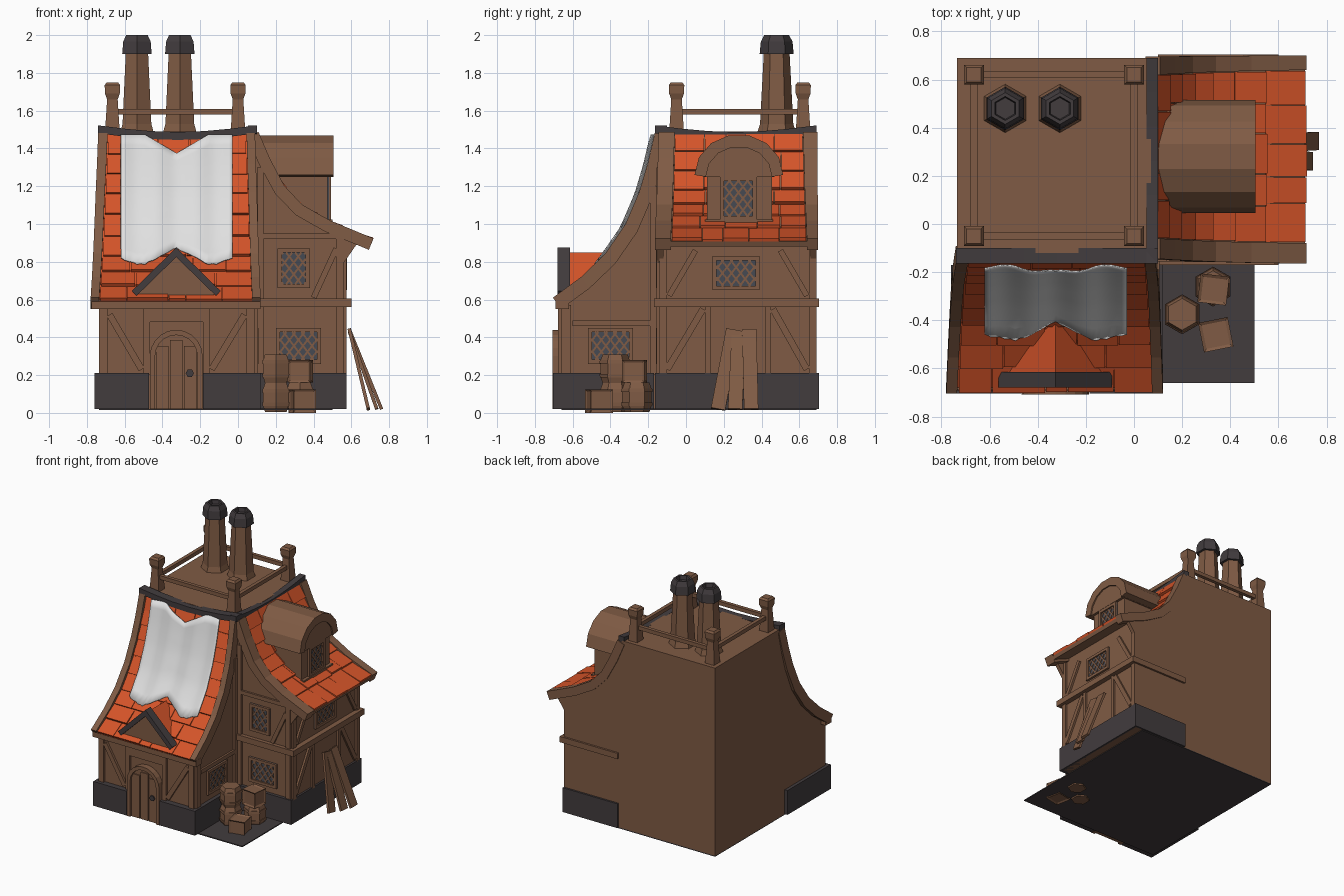
import bpy, bmesh, math, random
from mathutils import Vector, Matrix

if "Cube" in bpy.data.objects:
    bpy.data.objects.remove(bpy.data.objects["Cube"])
random.seed(4)

def material(name, c):
    m = bpy.data.materials.new(name)
    m.diffuse_color = (*c, 1)
    m.use_nodes = True
    m.node_tree.nodes["Principled BSDF"].inputs["Base Color"].default_value = m.diffuse_color
    return m
WOOD = material("brown wood", (0.215, 0.105, 0.058))
TILE = material("orange tile", (0.66, 0.088, 0.022))
DARK = material("dark stone", (0.054, 0.045, 0.048))
GLASS = material("window glass", (0.062, 0.068, 0.085))
CLOTH = material("pale cloth", (0.74, 0.74, 0.74))

def finish(name, bm, mat):
    bmesh.ops.recalc_face_normals(bm, faces=bm.faces)
    me = bpy.data.meshes.new(name)
    bm.to_mesh(me); bm.free()
    me.materials.append(mat)
    ob = bpy.data.objects.new(name, me)
    bpy.context.collection.objects.link(ob)
    return ob

# Plane maps: (u, v, depth) to xyz
def south(y): return lambda u, v, d: (u, y - d, v)
def east(x): return lambda u, v, d: (x + d, u, v)

def prism(name, polys, m, d0, d1, mat):
    bm = bmesh.new()
    for p in polys:
        a = [bm.verts.new(m(u, v, d0)) for u, v in p]
        b = [bm.verts.new(m(u, v, d1)) for u, v in p]
        bm.faces.new(a); bm.faces.new(b[::-1])
        for i in range(len(p)):
            j = (i + 1) % len(p)
            bm.faces.new((a[i], b[i], b[j], a[j]))
    return finish(name, bm, mat)

def rect(u0, u1, v0, v1): return [(u0, v0), (u1, v0), (u1, v1), (u0, v1)]

def bar(p, q, w):
    p, q = Vector(p), Vector(q)
    d = (q - p).normalized() * w / 2
    n = Vector((-d.y, d.x))
    return [tuple(p + n), tuple(q + n), tuple(q - n), tuple(p - n)]

def box(name, x0, x1, y0, y1, z0, z1, mat):
    return prism(name, [rect(x0, x1, z0, z1)], south(0), -y0, -y1, mat)

def lathe(name, x, y, rings, n, rot, mat):
    bm = bmesh.new()
    loops = [[bm.verts.new((x + r * math.cos(rot + i * math.tau / n), y + r * math.sin(rot + i * math.tau / n), z))
              for i in range(n)] for z, r in rings]
    for a, b in zip(loops, loops[1:]):
        for i in range(n):
            bm.faces.new((a[i], a[(i + 1) % n], b[(i + 1) % n], b[i]))
    bm.faces.new(loops[0]); bm.faces.new(loops[-1])
    return finish(name, bm, mat)

# Roof curves: horizontal position and height
FRONT = [(-.14, 1.48), (-.18, 1.31), (-.225, 1.16), (-.30, .985), (-.41, .825), (-.54, .70), (-.69, .59)]
RIGHT = [(.09, 1.48), (.15, 1.34), (.23, 1.19), (.33, 1.085), (.48, 1.0), (.71, .905)]
front_map = lambda u, z, w: (w, u, z)
right_map = lambda u, z, w: (u, w, z)

def at(curve, t):
    """Point and outward normal at fraction t of the curve."""
    f = min(t, .9999) * (len(curve) - 1)
    i = int(f)
    p, q = Vector(curve[i]), Vector(curve[i + 1])
    d = (q - p).normalized()
    n = Vector((d.y, -d.x)) if d.x < 0 else Vector((-d.y, d.x))
    return p.lerp(q, f - i), n

def slab(bm, curve, m, ts, lo, hi, a, b):
    """Solid following the curve; hi, a and b are (start, end) pairs."""
    rows = []
    for k, t in enumerate(ts):
        f = k / (len(ts) - 1)
        p, n = at(curve, t)
        mix = lambda s: s[0] + (s[1] - s[0]) * f
        q0, q1 = p + n * lo, p + n * mix(hi)
        rows.append([bm.verts.new(m(c.x, c.y, w)) for c, w in
                     ((q0, mix(a)), (q1, mix(a)), (q1, mix(b)), (q0, mix(b)))])
    for r, s in zip(rows, rows[1:]):
        for i in range(4):
            bm.faces.new((r[i], r[(i + 1) % 4], s[(i + 1) % 4], s[i]))
    bm.faces.new(rows[0]); bm.faces.new(rows[-1])

def strip(name, curve, m, lo, hi, a, b, mat):
    bm = bmesh.new()
    k = len(curve) - 1
    slab(bm, curve, m, [i / k for i in range(k + 1)], lo, (hi, hi), a, b)
    return finish(name, bm, mat)

def tiles(name, curve, m, rows, cols, a, b):
    bm = bmesh.new()
    for r in range(rows):
        t0, t1 = r / rows, (r + 1) / rows
        cuts = [0] + [(c + random.uniform(-.25, .25)) / cols for c in range(1, cols)] + [1]
        e0, e1 = a[0] + (a[1] - a[0]) * t0, b[0] + (b[1] - b[0]) * t0
        for c0, c1 in zip(cuts, cuts[1:]):
            w0, w1 = e0 + (e1 - e0) * c0 + .002, e0 + (e1 - e0) * c1 - .002
            h = random.uniform(.014, .024)
            slab(bm, curve, m, [t0, t1 + random.uniform(-.006, .004)], -.01, (.006, h), (w0, w0), (w1, w1))
    return finish(name, bm, TILE)

# Walls
prism("main_walls", [[(.69, .02), (.69, 1.48)] + FRONT[:-1] + [(-.66, .6), (-.66, .02)]], east(0), -.735, .09, WOOD)
prism("right_wing_walls", [[(0, .02), (0, 1.48)] + RIGHT[:-1] + [(.56, .96), (.56, .02)]], south(0), .14, -.69, WOOD)

# Stone base, with a gap for the door
box("base_front_left", -.76, -.47, -.705, -.17, .02, .21, DARK)
box("base_front_right", -.185, .12, -.705, -.17, .02, .21, DARK)
box("base_right_wing", .1, .575, -.165, .705, .02, .21, DARK)
box("base_underside", -.735, .5, -.66, .69, .014, .022, DARK)

# Roofs: tiles between wooden edges
strip("front_roof_bed", FRONT, front_map, -.03, .002, (-.70, -.74), (.05, .09), TILE)
tiles("front_roof_tiles", FRONT, front_map, 9, 5, (-.69, -.735), (.045, .08))
strip("front_roof_edge_left", FRONT, front_map, -.05, .025, (-.74, -.78), (-.69, -.735), WOOD)
strip("front_roof_edge_right", FRONT, front_map, -.05, .025, (.045, .075), (.09, .12), WOOD)
strip("right_roof_bed", RIGHT, right_map, -.025, .002, (-.13, -.15), (.69, .69), WOOD)
tiles("right_roof_tiles", RIGHT, right_map, 7, 5, (-.06, -.08), (.62, .64))
strip("right_roof_edge_front", RIGHT, right_map, -.045, .02, (-.145, -.165), (-.06, -.08), WOOD)
strip("right_roof_edge_back", RIGHT, right_map, -.045, .02, (.62, .64), (.695, .70), WOOD)

# Roof deck, sagging dark beams and railing
box("deck", -.735, .07, -.12, .69, 1.46, 1.49, WOOD)
def sag(a, b):
    s = [(a + (b - a) * i / 6, .035 * (1 - math.sin(math.pi * i / 6))) for i in range(7)]
    return [(u, 1.487 + v) for u, v in s] + [(u, 1.445 + v) for u, v in s[::-1]]
prism("deck_beam_front", [sag(-.74, .10)], south(0), .10, .165, DARK)
prism("deck_beam_right", [sag(-.165, .69)], east(0), .052, .10, DARK)
for x in (-.665, 0):
    for y in (-.05, .62):
        lathe("railing_post", x, y, [(z, r * 1.414) for z, r in
              ((1.47, .04), (1.66, .028), (1.69, .039), (1.735, .041), (1.75, .03))], 4, math.pi / 4, WOOD)
    box("railing_side", x - .014, x + .014, -.05, .62, 1.58, 1.61, WOOD)
for y in (-.05, .62):
    box("railing_cross", -.665, 0, y - .014, y + .014, 1.58, 1.61, WOOD)

# Chimneys
for x in (-.535, -.308):
    lathe("chimney", x, .48, [(1.47, .107), (1.53, .088), (1.91, .068)], 6, math.pi / 6, WOOD)
    lathe("chimney_cap", x, .48, [(1.9, .09), (1.965, .084), (2.0, .066), (2.0, .05), (1.97, .045)], 6, math.pi / 6, DARK)

# Cloth sheet hanging over the front roof
def roof_y(z):
    for (y0, z0), (y1, z1) in zip(FRONT, FRONT[1:]):
        if z >= z1:
            return y0 + (y1 - y0) * (z0 - z) / (z0 - z1)
bm = bmesh.new()
grid = []
for i in range(29):
    x = -.62 + .59 * i / 28
    d = abs(x + .325)
    hi = 1.475 - .1 * max(0, 1 - d / .17)
    lo = .79 + .085 * max(0, 1 - d / .17) + .03 * max(0, (d - .21) / .085) + random.uniform(-.004, .004)
    zs = [lo + (hi - lo) * j / 12 for j in range(13)]
    grid.append([bm.verts.new((x, roof_y(z) - .04 + .008 * math.cos(d * 30), z)) for z in zs])
for a, b in zip(grid, grid[1:]):
    for j in range(12):
        bm.faces.new((a[j], b[j], b[j + 1], a[j + 1])).smooth = True
cloth = finish("cloth_sheet", bm, CLOTH)
cloth.modifiers.new("thickness", "SOLIDIFY").thickness = .006

# Small gable above the door
X = -.327
prism("gable_roof", [[(X - .22, .625), (X, .85), (X + .22, .625)]], south(0), .40, .625, TILE)
prism("gable_front", [[(X - .2, .605), (X - .2, .64), (X, .84), (X + .2, .64), (X + .2, .605)]], south(0), .6, .665, WOOD)
prism("gable_boards", [[(X - .235, .645), (X, .875), (X + .235, .645), (X + .21, .62), (X, .825), (X - .21, .62)]],
      south(0), .615, .68, DARK)

# Arched dormer on the right roof
def arch(c, r, z, h, n, s=0):
    return [(c + r * math.cos(math.pi * i / n), z + h * math.sin(math.pi * i / n)) for i in range(n + 1)][::1 - 2 * s]
prism("dormer_roof", [arch(.28, .235, 1.26, .215, 7) + arch(.28, .175, 1.25, .16, 7, 1)], east(0), .1, .505, WOOD)
prism("dormer_infill", [arch(.28, .185, 1.25, .17, 7)], east(0), .1, .495, WOOD)
box("dormer_walls", .15, .475, .11, .455, .98, 1.27, WOOD)
box("dormer_sill", .46, .5, .1, .46, 1.0, 1.025, WOOD)

# Windows with lattice
def window(name, m, u0, u1, v0, v1):
    f = .022
    prism(name + "_glass", [rect(u0, u1, v0, v1)], m, -.01, .006, GLASS)
    prism(name + "_frame", [rect(u0, u1, v0, v0 + f), rect(u0, u1, v1 - f, v1), rect(u0, u0 + f, v0, v1),
                            rect(u1 - f, u1, v0, v1)], m, -.01, .018, WOOD)
    a, b, c, d = u0 + f, u1 - f, v0 + f, v1 - f
    bars, k = [], 1.3
    for i in range(-8, 9):
        for s in (1, -1):
            mid = (a + b) / 2 + i * .048 + .024
            ends = sorted((mid + s * (v - (c + d) / 2) / k, v) for v in (c, d))
            (x0, y0), (x1, y1) = ends
            l, r = max(a, x0), min(b, x1)
            if r - l > .006:
                g = (y1 - y0) / (x1 - x0)
                bars.append(bar((l, y0 + g * (l - x0)), (r, y0 + g * (r - x0)), .01))
    prism(name + "_lattice", bars, m, 0, .011, WOOD)
window("wing_lower_window", south(-.14), .2, .44, .26, .45)
window("wing_upper_window", south(-.14), .21, .38, .66, .87)
window("front_side_window", east(.09), -.52, -.28, .26, .45)
window("wing_end_window", east(.56), .14, .39, .65, .83)
window("dormer_window", east(.475), .18, .375, 1.02, 1.25)

# Timber framing
prism("front_timbers", [rect(-.735, -.69, .2, .56), rect(.045, .09, .2, .56), rect(-.5, -.465, .2, .56),
      rect(-.185, -.15, .2, .56), bar((-.68, .52), (-.51, .23), .035), bar((.035, .52), (-.14, .23), .035),
      rect(-.47, -.18, .48, .55)], south(-.66), -.01, .018, WOOD)
prism("front_side_timbers", [rect(-.66, -.61, .2, .57), rect(-.19, -.14, .2, 1.2), rect(-.6, -.19, .46, .49)],
      east(.09), -.01, .015, WOOD)
prism("wing_end_timbers", [rect(-.14, -.1, .2, .93), rect(.65, .69, .2, .93), rect(.1, .13, .2, .56),
      rect(.42, .45, .2, .56), bar((-.1, .23), (.09, .55), .035), bar((.64, .23), (.46, .55), .035),
      bar((-.09, .62), (.05, .86), .03), bar((.64, .62), (.5, .86), .03)], east(.56), -.01, .015, WOOD)
prism("wing_front_timbers", [rect(.52, .56, .2, .95), rect(.1, .135, .2, 1.3), bar((.4, .61), (.52, .87), .03),
      rect(.13, .56, .92, .95)], south(-.14), -.01, .015, WOOD)
box("front_band", -.775, .12, -.69, -.62, .55, .60, WOOD)
box("wing_band", .1, .6, -.17, .705, .56, .605, WOOD)
prism("eave_brackets", [[(.55, .78), (.55, .93), (.64, .91)]], south(-.12), 0, .03, WOOD)
prism("eave_brackets", [[(.55, .78), (.55, .93), (.64, .91)]], south(.69), 0, .03, WOOD)

# Arched door
prism("door", [arch(X, .115, .3, .115, 10) + [(X - .115, .02), (X + .115, .02)]], south(-.66), -.01, .025, WOOD)
prism("door_frame", [[(X + .14, .02)] + arch(X, .14, .3, .14, 10) + [(X - .14, .02), (X - .112, .02)]
      + arch(X, .112, .3, .112, 10, 1) + [(X + .112, .02)]], south(-.66), -.01, .048, WOOD)
prism("door_planks", [rect(X + o - .034, X + o + .034, .02, .385 - abs(o) * .4) for o in (-.074, 0, .074)],
      south(-.66), .02, .033, WOOD)
prism("door_handle", [[(-.255 + .022 * math.cos(i * math.pi / 3), .21 + .022 * math.sin(i * math.pi / 3))
      for i in range(6)]], south(-.66), .03, .042, DARK)

# Barrels and crates
def barrel(x, y, z, h):
    lathe("barrel", x, y, [(z, .066), (z + h * .2, .077), (z + h * .2, .081), (z + h * .32, .083), (z + h * .32, .078),
          (z + h * .68, .078), (z + h * .68, .083), (z + h * .8, .081), (z + h * .8, .077), (z + h, .066)], 6, math.pi / 6, WOOD)
def crate(x, y, z, s, turn):
    bm = bmesh.new()
    bmesh.ops.create_cube(bm, size=s, matrix=Matrix.Translation((x, y, z + s / 2)) @ Matrix.Rotation(turn, 4, 'Z'))
    bmesh.ops.inset_individual(bm, faces=bm.faces[:], thickness=.018, depth=-.008)
    finish("crate", bm, WOOD)
barrel(.2, -.375, .005, .153); barrel(.2, -.375, .158, .152); barrel(.328, -.26, .005, .155)
crate(.33, -.272, .16, .12, -.12)
crate(.34, -.46, 0, .125, .2)

# Planks leaning on the right wall
for p, q in (((.59, .25, .44), (.69, .17, .02)), ((.59, .28, .43), (.735, .26, .02)), ((.59, .335, .44), (.76, .345, .02))):
    p, q = Vector(p), Vector(q)
    d = (q - p).normalized()
    side = Vector((0, 1, 0)); side = (side - d * side.dot(d)).normalized()
    fr = lambda u, v, w, p=p, d=d, s=side: p + d * u + s * v + d.cross(s) * w
    prism("leaning_plank", [rect(0, (q - p).length, -.038, .038)], fr, -.009, .009, WOOD)
